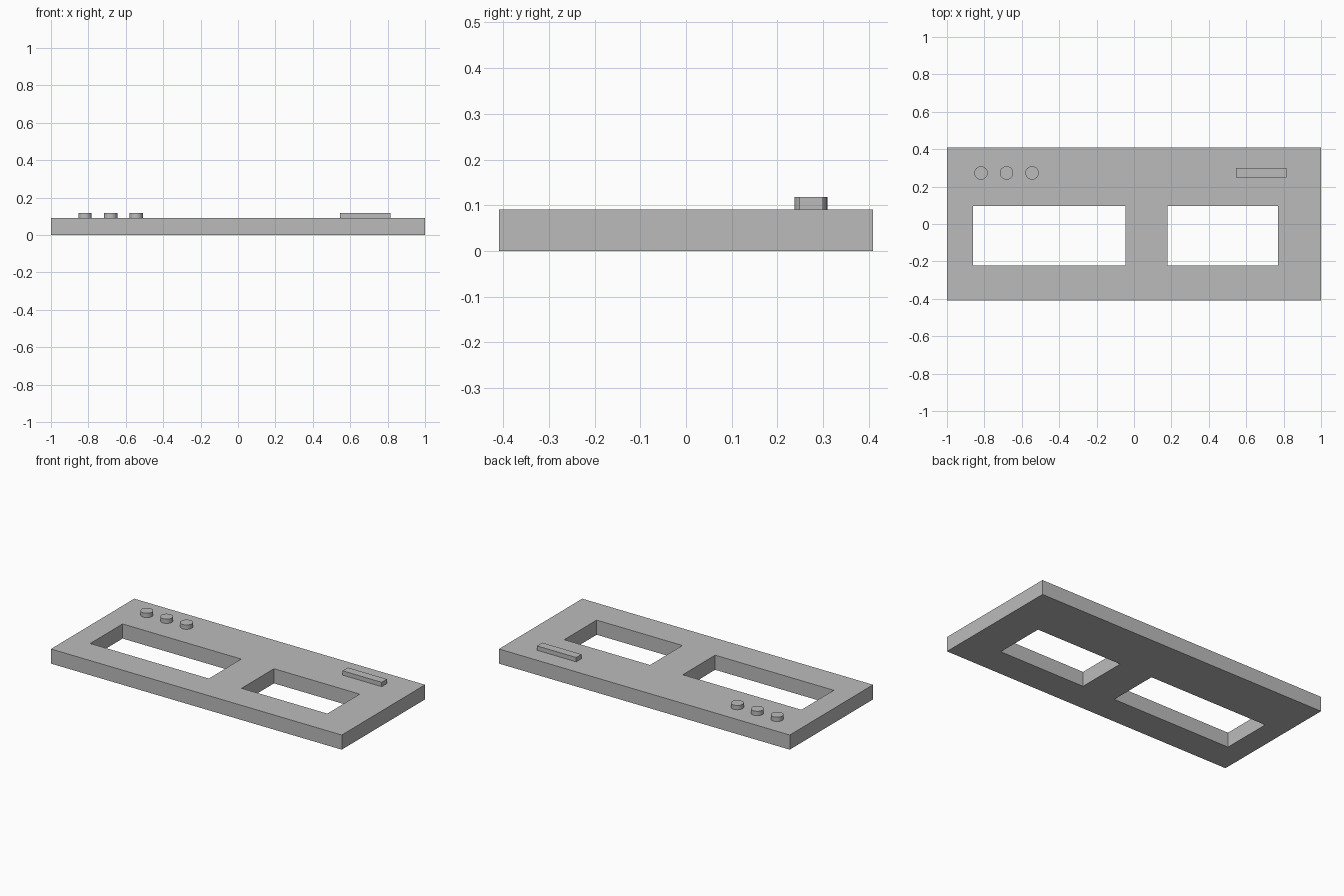
import bpy

default = bpy.data.objects.get("Cube")
if default:
    bpy.data.objects.remove(default, do_unlink=True)

# One plain grey for the whole model
grey = bpy.data.materials.new("plain_grey")
grey.use_nodes = True
colour = (0.5, 0.5, 0.5, 1.0)
grey.diffuse_color = colour
grey.node_tree.nodes["Principled BSDF"].inputs["Base Color"].default_value = colour

HALF_DEPTH = 0.409
PANEL_TOP = 0.091
CONTROL_TOP = 0.118


def box(name, x, y, z):
    """Box spanning the given (low, high) ranges."""
    spans = (x, y, z)
    bpy.ops.mesh.primitive_cube_add(size=1, location=[(a + b) / 2 for a, b in spans])
    obj = bpy.context.object
    obj.name = name
    obj.scale = [b - a for a, b in spans]
    bpy.ops.object.transform_apply(location=False, rotation=False, scale=True)
    obj.data.materials.append(grey)
    return obj


# Panel with two rectangular openings cut through it
panel = box("panel", (-1, 1), (-HALF_DEPTH, HALF_DEPTH), (0, PANEL_TOP))
for side, x_span in (("right", (-0.861, -0.045)), ("left", (0.18, 0.77))):
    cutter = box(side + "_opening_cutter", x_span, (-0.222, 0.096), (-0.1, 0.2))
    cutter.hide_render = True
    cut = panel.modifiers.new(side + "_opening", "BOOLEAN")
    cut.operation = "DIFFERENCE"
    cut.solver = "EXACT"
    cut.object = cutter
    bpy.context.view_layer.objects.active = panel
    bpy.ops.object.modifier_apply(modifier=cut.name)
    bpy.data.objects.remove(cutter, do_unlink=True)

# Row of three round buttons
for i in range(3):
    bpy.ops.mesh.primitive_cylinder_add(
        vertices=32, radius=0.036, depth=CONTROL_TOP - PANEL_TOP,
        location=(-0.818 + i * 0.1365, 0.273, (CONTROL_TOP + PANEL_TOP) / 2))
    button = bpy.context.object
    button.name = f"button_{i + 1}"
    button.data.materials.append(grey)
    bpy.ops.object.shade_smooth_by_angle()

# Raised bar on the opposite side
box("raised_bar", (0.545, 0.815), (0.248, 0.3), (PANEL_TOP, CONTROL_TOP))
